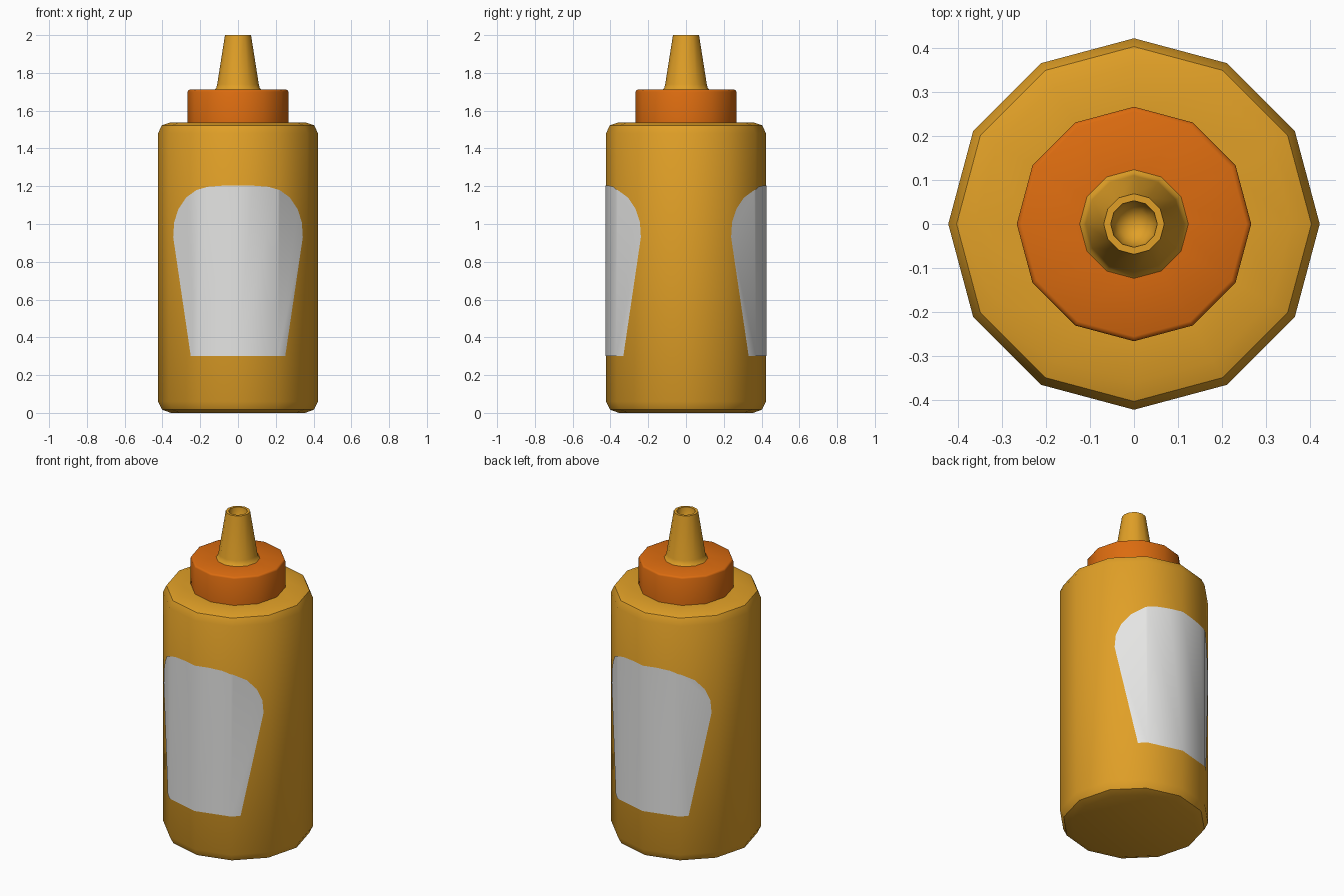
import bpy, bmesh, math

if "Cube" in bpy.data.objects:
    bpy.data.objects.remove(bpy.data.objects["Cube"])

SIDES = 12
R = 0.423


def material(name, rgb):
    m = bpy.data.materials.new(name)
    m.diffuse_color = (*rgb, 1)
    m.use_nodes = True
    m.node_tree.nodes["Principled BSDF"].inputs["Base Color"].default_value = m.diffuse_color
    return m


yellow = material("mustard yellow", (0.75, 0.35, 0.02))
orange = material("cap orange", (0.72, 0.15, 0.005))
white = material("label white", (0.78, 0.78, 0.77))


def finish(name, bm, mat, angle=42):
    me = bpy.data.meshes.new(name)
    bm.to_mesh(me)
    bm.free()
    ob = bpy.data.objects.new(name, me)
    bpy.context.collection.objects.link(ob)
    me.materials.append(mat)
    bpy.ops.object.select_all(action='DESELECT')
    ob.select_set(True)
    bpy.context.view_layer.objects.active = ob
    bpy.ops.object.shade_smooth_by_angle(angle=math.radians(angle))
    return ob


def lathe(name, profile, mat):
    """Twelve-sided turned solid from (radius, z) points, closed at both ends."""
    bm = bmesh.new()
    rings = []
    for r, z in profile:
        rings.append([bm.verts.new((r * math.cos(2 * math.pi * i / SIDES),
                                    r * math.sin(2 * math.pi * i / SIDES), z))
                      for i in range(SIDES)])
    for a, b in zip(rings, rings[1:]):
        for i in range(SIDES):
            j = (i + 1) % SIDES
            bm.faces.new((a[i], a[j], b[j], b[i]))
    bm.faces.new(rings[0][::-1])
    bm.faces.new(rings[-1])
    return finish(name, bm, mat)


# bottle, screw cap and hollow-tipped nozzle
lathe("bottle_body", [(0.355, 0), (0.402, 0.017), (0.423, 0.06),
                      (0.423, 1.48), (0.404, 1.522), (0.36, 1.537), (0.25, 1.537)], yellow)
lathe("screw_cap", [(0.267, 1.53), (0.267, 1.70), (0.264, 1.707),
                    (0.256, 1.711), (0.10, 1.711)], orange)
lathe("nozzle", [(0.126, 1.709), (0.116, 1.718), (0.110, 1.74), (0.069, 2.0),
                 (0.053, 2.0), (0.050, 1.96), (0.035, 1.93), (0.012, 1.92)], yellow)


def wall_depth(x):
    """Distance of the twelve-sided wall from the x axis plane at a given x."""
    x = abs(x)
    corners = [(R * math.sin(k * math.pi / 6), R * math.cos(k * math.pi / 6)) for k in range(4)]
    for (x0, y0), (x1, y1) in zip(corners, corners[1:]):
        if x <= x1 + 1e-6:
            return y0 + (y1 - y0) * (x - x0) / (x1 - x0)
    return 0


# blank label plates wrapped on the front and back walls
half = [(0.25, 0.30), (0.343, 0.93), (0.338, 1.01), (0.315, 1.08), (0.275, 1.14),
        (0.22, 1.18), (0.16, 1.197), (0.08, 1.203)]
outline = half + [(-x, z) for x, z in reversed(half)]
for name, side in (("front_label", -1), ("back_label", 1)):
    bm = bmesh.new()
    bm.faces.new([bm.verts.new((x, 0, z)) for x, z in outline])
    for cut in (-R / 2, 0, R / 2):
        bmesh.ops.bisect_plane(bm, geom=bm.verts[:] + bm.edges[:] + bm.faces[:],
                               plane_co=(cut, 0, 0), plane_no=(1, 0, 0))
    for v in bm.verts:
        v.co.y = side * (wall_depth(v.co.x) + 0.004)
    bm.normal_update()
    flip = [f for f in bm.faces if f.normal.y * side < 0]
    bmesh.ops.reverse_faces(bm, faces=flip)
    finish(name, bm, white)
